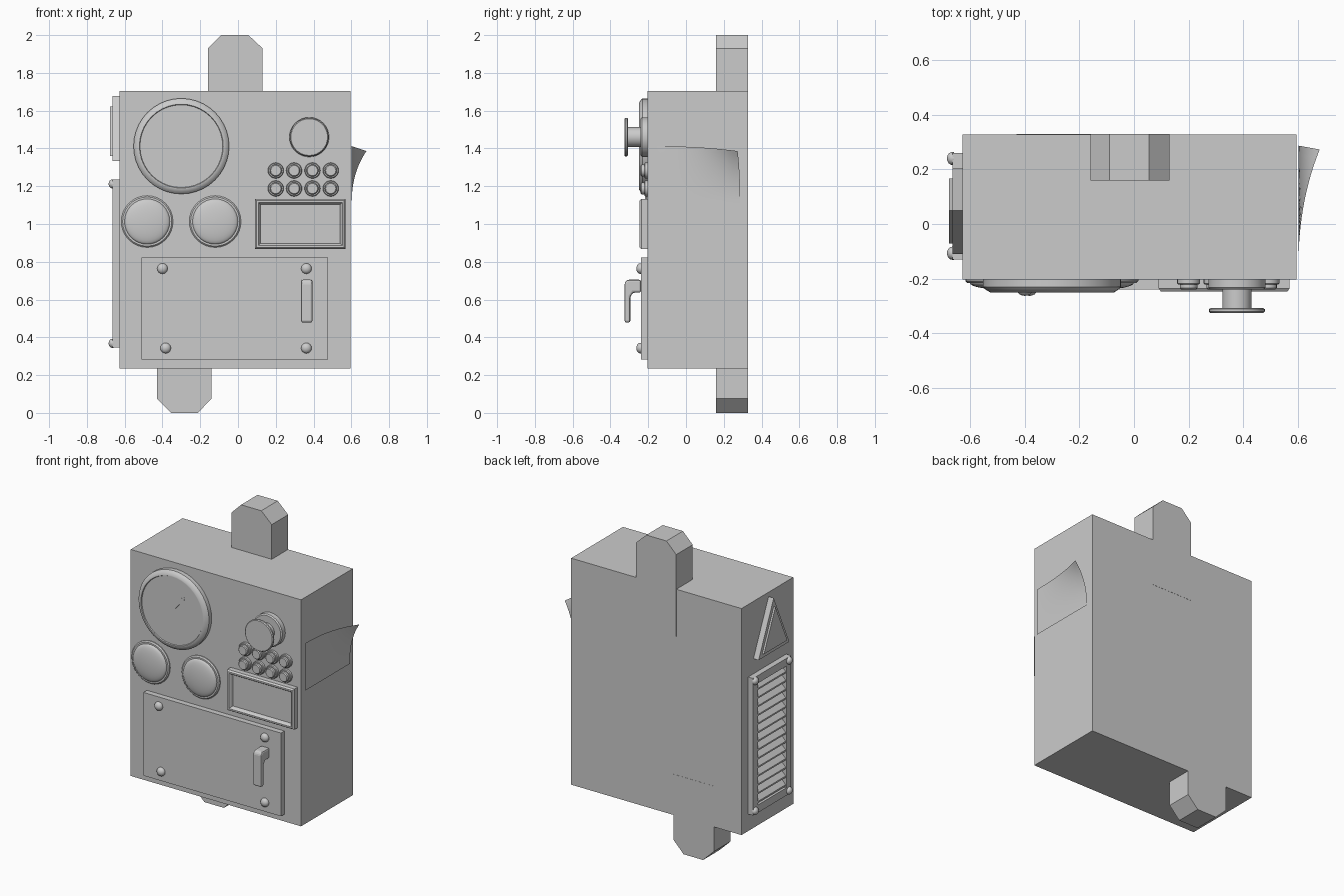
import bpy, bmesh, math

if "Cube" in bpy.data.objects:
    bpy.data.objects.remove(bpy.data.objects["Cube"])

FRONT_Y, LEFT_X = -0.203, -0.628


def front(u, v, d):
    return (u, FRONT_Y - d, v)


def left(u, v, d):
    return (LEFT_X - d, u, v)


def finish(name, bm, smooth=False, bevel=0.0):
    bmesh.ops.recalc_face_normals(bm, faces=bm.faces)
    me = bpy.data.meshes.new(name)
    bm.to_mesh(me)
    bm.free()
    ob = bpy.data.objects.new(name, me)
    bpy.context.collection.objects.link(ob)
    if bevel:
        m = ob.modifiers.new("Bevel", 'BEVEL')
        m.width, m.segments = bevel, 2
    if smooth:
        bpy.ops.object.select_all(action='DESELECT')
        ob.select_set(True)
        bpy.context.view_layer.objects.active = ob
        bpy.ops.object.shade_smooth_by_angle(angle=math.radians(35))
    return ob


def loft(name, rings, side, smooth=False, bevel=0.0):
    """Skin a stack of (u, v, d) rings laid on a wall and cap both ends."""
    bm = bmesh.new()
    loops = [[bm.verts.new(side(*p)) for p in ring] for ring in rings]
    for a, b in zip(loops, loops[1:]):
        n = len(a)
        for i in range(n):
            j = (i + 1) % n
            bm.faces.new((a[i], a[j], b[j], b[i]))
    bm.faces.new(loops[0])
    bm.faces.new(loops[-1])
    return finish(name, bm, smooth, bevel)


def round_part(name, u, v, profile, side=front, n=32):
    angles = [2 * math.pi * i / n for i in range(n)]
    return loft(name, [[(u + r * math.cos(a), v + r * math.sin(a), d) for a in angles]
                       for r, d in profile], side, True)


def rect_part(name, u0, u1, v0, v1, steps, side=front, bevel=0.0):
    return loft(name, [[(u0 + s, v0 + s, d), (u1 - s, v0 + s, d),
                        (u1 - s, v1 - s, d), (u0 + s, v1 - s, d)]
                       for s, d in steps], side, bevel=bevel)


def prism(name, outline, d0, d1, side, bevel=0.0):
    return loft(name, [[(u, v, d) for u, v in outline] for d in (d0, d1)], side, bevel=bevel)


def world_y(u, v, d):
    return (u, d, v)


# Case
prism("case_body", [(-0.628, 0.235), (0.595, 0.235), (0.595, 1.705), (-0.628, 1.705)],
      FRONT_Y, 0.328, world_y)

# Mounting tabs, sunk into the case
prism("top_mounting_tab", [(-0.16, 1.40), (0.13, 1.40), (0.13, 1.93), (0.055, 2.0),
                           (-0.09, 2.0), (-0.16, 1.93)], 0.16, 0.329, world_y)
prism("bottom_mounting_tab", [(-0.43, 0.50), (-0.43, 0.075), (-0.353, 0.0), (-0.213, 0.0),
                              (-0.14, 0.075), (-0.14, 0.50)], 0.16, 0.329, world_y)

# Large gauge with needle
round_part("large_gauge", -0.30, 1.412, [(0.253, 0), (0.253, 0.027), (0.245, 0.036),
                                         (0.228, 0.047), (0.222, 0.047), (0.219, 0.041)], n=40)
prism("gauge_needle", [(-0.303, 1.415), (-0.297, 1.409), (-0.225, 1.492), (-0.217, 1.488),
                       (-0.212, 1.519), (-0.241, 1.506), (-0.233, 1.500)], 0.040, 0.043, front)

# Two small domed lamps
for i, x in enumerate((-0.481, -0.121)):
    dome = [(0.12 * math.cos(t), 0.013 + 0.024 * math.sin(t))
            for t in [math.pi / 2 * k / 8 for k in range(8)]]
    round_part(f"small_gauge_{i + 1}", x, 1.013,
               [(0.137, 0), (0.137, 0.006), (0.130, 0.013)] + dome + [(0.004, 0.037)])

# Push knob
round_part("knob_base", 0.377, 1.46, [(0.105, 0), (0.105, 0.030), (0.098, 0.037)])
round_part("knob", 0.377, 1.46, [(0.053, 0.03), (0.053, 0.105), (0.097, 0.105), (0.102, 0.109),
                                 (0.102, 0.118), (0.097, 0.123)])

# Button grid
for row, z in enumerate((1.283, 1.188)):
    for col in range(4):
        round_part(f"button_{row + 1}_{col + 1}", 0.2 + 0.097 * col, z,
                   [(0.042, 0), (0.042, 0.014), (0.038, 0.018), (0.032, 0.018),
                    (0.032, 0.032), (0.027, 0.037)], n=20)

# Display with raised frame
rect_part("display", 0.09, 0.57, 0.868, 1.132,
          [(0, 0), (0, 0.033), (0.008, 0.044), (0.018, 0.044), (0.025, 0.034), (0.03, 0.022)])

# Access door and handle
rect_part("access_door", -0.512, 0.476, 0.282, 0.822, [(0, 0), (0, 0.036)])
handle = [(-0.238, 0.705), (-0.312, 0.705), (-0.325, 0.69), (-0.325, 0.478),
          (-0.295, 0.478), (-0.295, 0.615), (-0.28, 0.637), (-0.238, 0.637)]
prism("door_handle", handle, 0.334, 0.394, lambda u, v, d: (d, u, v), 0.01)


# Domed bolts
def bolt(name, u, v, base, side, r=0.028, h=0.026):
    round_part(name, u, v, [(r, base), (r, base + 0.006)] +
               [(r * math.cos(t), base + 0.006 + (h - 0.006) * math.sin(t))
                for t in (0.4, 0.8, 1.2, 1.5)], side, 16)


for i, (x, z) in enumerate([(-0.40, 0.764), (0.362, 0.764), (-0.383, 0.343), (0.362, 0.343)]):
    bolt(f"door_bolt_{i + 1}", x, z, 0.034, front)

# Side vent: frame ring, slats and bolts
Y0, Y1, Z0, Z1, W, D = -0.13, 0.26, 0.345, 1.235, 0.05, 0.036
rect_part("vent_frame", Y0, Y1, Z0, Z1, [(0, 0), (0, D), (W, D), (W, 0.003)], left)
count = 14
pitch = (Z1 - Z0 - 2 * W) / count
for i in range(count):
    z = Z0 + W + pitch * i
    slat = [(0.0, z + 0.042), (0.0, z + 0.052), (0.032, z + 0.02), (0.032, z + 0.01)]
    prism(f"vent_slat_{i + 1}", slat, Y0 + W, Y1 - W, lambda u, v, d: left(d, v, u))
for i, y in enumerate((-0.107, 0.24)):
    for j, z in enumerate((0.368, 1.212)):
        bolt(f"vent_bolt_{i + 1}_{j + 1}", y, z, D - 0.004, left, 0.024, 0.025)

# Warning triangle plate with raised centre
tri = [(0.205, 1.333), (-0.11, 1.333), (0.05, 1.677)]
cu, cv = (sum(p[k] for p in tri) / 3 for k in (0, 1))


def tri_ring(s, d):
    return [(cu + (u - cu) * s, cv + (v - cv) * s, d) for u, v in tri]


loft("triangle_plate", [tri_ring(1, 0), tri_ring(1, 0.037)], left)
loft("triangle_inset", [tri_ring(0.76, 0.03), tri_ring(0.76, 0.049)], left)

# Paper note peeling away at its top rear corner
bm = bmesh.new()
N = 14
grid = []
for j in range(N + 1):
    line = []
    for i in range(N + 1):
        u, v = i / N, j / N
        k = (u * v) ** 2.2
        line.append(bm.verts.new((0.602 + 0.078 * k, -0.17 + 0.457 * u - 0.014 * k,
                                  1.105 + 0.307 * v - 0.026 * k)))
    grid.append(line)
for j in range(N):
    for i in range(N):
        bm.faces.new((grid[j][i], grid[j][i + 1], grid[j + 1][i + 1], grid[j + 1][i]))
finish("paper_note", bm, True)
